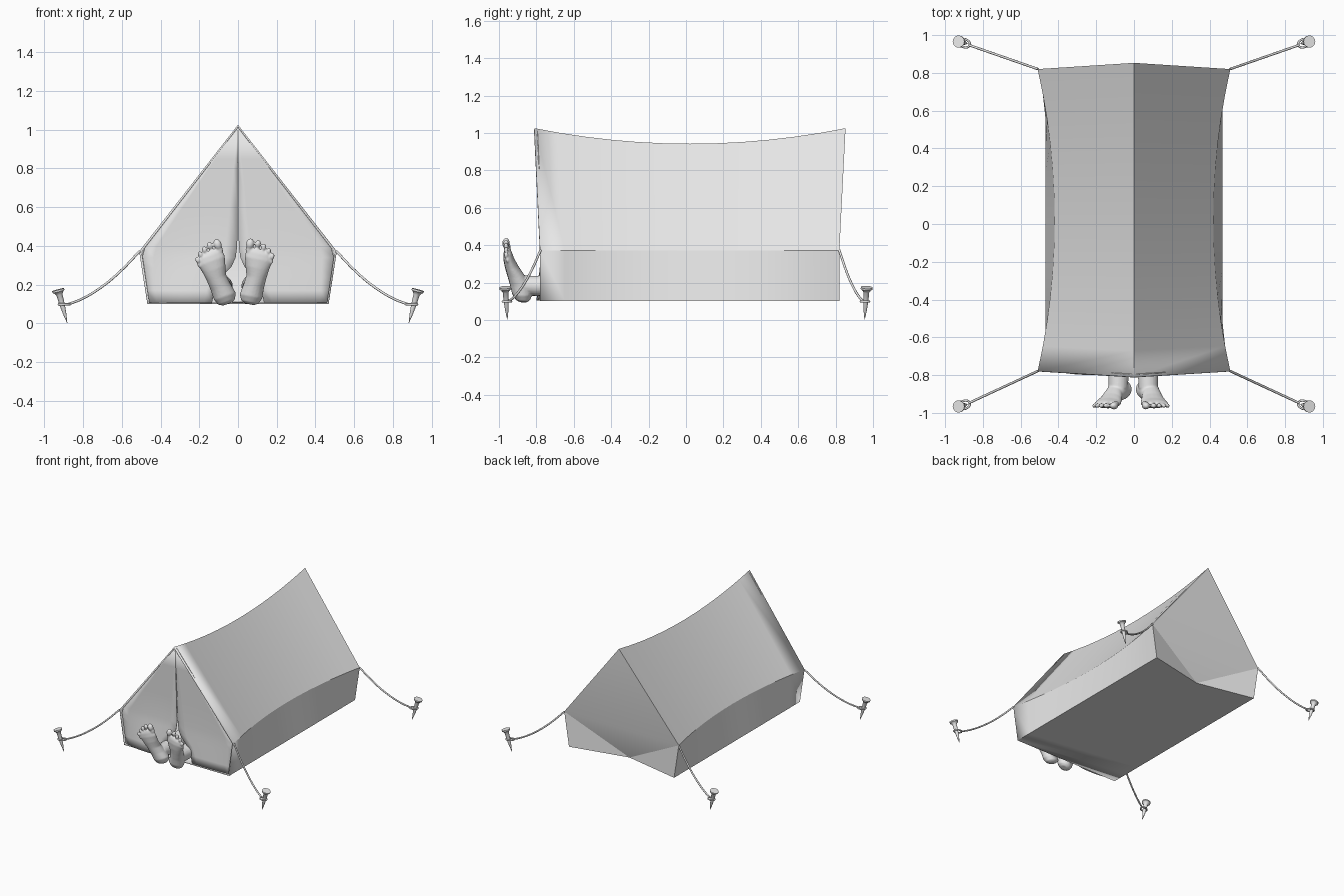
import bpy, bmesh, math
from mathutils import Vector, Matrix

if "Cube" in bpy.data.objects:
    bpy.data.objects.remove(bpy.data.objects["Cube"])

canvas = bpy.data.materials.new("plain_grey")
canvas.diffuse_color = (0.8, 0.8, 0.8, 1)
canvas.use_nodes = True
canvas.node_tree.nodes["Principled BSDF"].inputs["Base Color"].default_value = canvas.diffuse_color


def add_object(name, bm, angle=30):
    me = bpy.data.meshes.new(name)
    bm.to_mesh(me)
    bm.free()
    ob = bpy.data.objects.new(name, me)
    bpy.context.collection.objects.link(ob)
    me.materials.append(canvas)
    bpy.ops.object.select_all(action='DESELECT')
    ob.select_set(True)
    bpy.context.view_layer.objects.active = ob
    bpy.ops.object.shade_smooth_by_angle(angle=math.radians(angle))
    return ob


def loft(bm, rings, cap=True):
    """Join closed rings of points into a skin."""
    vs = [[bm.verts.new(p) for p in r] for r in rings]
    n = len(vs[0])
    for a, b in zip(vs, vs[1:]):
        for i in range(n):
            bm.faces.new((a[i], a[(i + 1) % n], b[(i + 1) % n], b[i]))
    if cap:
        bm.faces.new(vs[0][::-1])
        bm.faces.new(vs[-1])


def tube(name, pts, r, cyclic=False):
    """Round cord that follows smooth points."""
    cu = bpy.data.curves.new(name, 'CURVE')
    cu.dimensions = '3D'
    cu.bevel_depth, cu.bevel_resolution, cu.resolution_u = r, 2, 5
    cu.use_fill_caps = True
    sp = cu.splines.new('BEZIER')
    sp.bezier_points.add(len(pts) - 1)
    for bp, p in zip(sp.bezier_points, pts):
        bp.co = p
        bp.handle_left_type = bp.handle_right_type = 'AUTO'
    sp.use_cyclic_u = cyclic
    ob = bpy.data.objects.new(name, cu)
    bpy.context.collection.objects.link(ob)
    cu.materials.append(canvas)
    bpy.ops.object.select_all(action='DESELECT')
    ob.select_set(True)
    bpy.context.view_layer.objects.active = ob
    bpy.ops.object.convert(target='MESH')


# Tent skin: sagging ridge, pinched eaves, floor and back wall
bm = bmesh.new()
sections = []
STEPS = 12
for i in range(STEPS + 1):
    t = i / STEPS
    sag = 1 - (2 * t - 1) ** 2
    ye, yr = -0.78 + 1.60 * t, -0.81 + 1.663 * t
    xe = 0.51 - 0.09 * sag
    pts = [(-0.468, ye, 0.1), (-xe, ye, 0.372), (0, yr, 1.025 - 0.083 * sag),
           (xe, ye, 0.372), (0.468, ye, 0.1)]
    sections.append([bm.verts.new(p) for p in pts])
for a, b in zip(sections, sections[1:]):
    for j in range(4):
        bm.faces.new((a[j], a[j + 1], b[j + 1], b[j]))
bl, el, top, er, br = sections[-1]
mid = bm.verts.new((0, 0.72, 0.1))
for f in ((el, top, er), (bl, el, mid), (el, er, mid), (er, br, mid)):
    bm.faces.new(f)
bm.faces.new([s[0] for s in sections] + [mid] + [s[4] for s in sections[::-1]])
bmesh.ops.recalc_face_normals(bm, faces=bm.faces)
back = min(bm.faces, key=lambda f: f.normal.z)  # floor must face down
if back.normal.z > -0.9:
    bmesh.ops.reverse_faces(bm, faces=bm.faces)
tent = add_object("tent_skin", bm, 20)
sol = tent.modifiers.new("cloth", 'SOLIDIFY')
sol.thickness, sol.offset = 0.012, -1

# Front door flaps, parted low down around the feet
EDGE = [(1.01, 0), (0.85, 0), (0.8, 0.003), (0.6, 0.003), (0.4, 0.004),
        (0.34, 0.012), (0.29, 0.035), (0.24, 0.085), (0.17, 0.12), (0.105, 0.135)]
for side, name, bulge in ((-1, "left_flap", 0.03), (1, "right_flap", 0.008)):
    bm = bmesh.new()
    rows = []
    for z, inner in EDGE:
        outer = 0.5 * (1.025 - z) / 0.653 if z > 0.372 else 0.46 + 0.04 * (z - 0.1) / 0.272
        base = -0.77 - 0.03 * max(0, (z - 0.372) / 0.653)
        row = []
        for k in range(9):
            u = k / 8
            x = inner + (outer - inner) * u
            low = max(0, (0.4 - z) / 0.3)
            y = base - bulge * low * math.sin(math.pi * min(1, 0.25 + 0.75 * u))
            row.append(bm.verts.new((side * x, y, z)))
        rows.append(row)
    for a, b in zip(rows, rows[1:]):
        for k in range(8):
            q = (a[k], b[k], b[k + 1], a[k + 1])
            bm.faces.new(q if side > 0 else q[::-1])
    flap = add_object(name, bm, 30)
    m = flap.modifiers.new("cloth", 'SOLIDIFY')
    m.thickness, m.offset = 0.006, -1


# Bare feet, soles to the front, with shins running into the tent
def foot(name, side, tilt):
    bm = bmesh.new()
    # half width, depth centre, half depth, sideways shift by height
    slices = [(0.098, 0.025, -0.868, 0.022, 0), (0.11, 0.046, -0.871, 0.04, 0),
              (0.14, 0.059, -0.876, 0.054, 0), (0.19, 0.054, -0.885, 0.056, 0.004),
              (0.24, 0.052, -0.908, 0.046, 0.008), (0.29, 0.062, -0.932, 0.036, 0.004),
              (0.335, 0.073, -0.948, 0.028, 0.002), (0.365, 0.068, -0.953, 0.022, -0.002),
              (0.385, 0.045, -0.955, 0.014, -0.016)]
    ring = [(math.cos(a), math.sin(a)) for a in (math.tau * i / 20 for i in range(20))]
    loft(bm, [[(u + c * w, yc + s * d, z) for c, s in ring] for z, w, yc, d, u in slices])
    # shin
    shin = [(-0.90, 0.035, 0.185), (-0.87, 0.052, 0.187), (-0.80, 0.054, 0.183),
            (-0.70, 0.056, 0.19), (-0.60, 0.06, 0.195)]
    loft(bm, [[(c * r, y, z - s * r) for c, s in ring] for y, r, z in shin])
    # toes: sideways, height, radius
    for u, z, r in ((-0.056, 0.405, 0.021), (-0.016, 0.413, 0.0145), (0.016, 0.402, 0.0135),
                    (0.045, 0.386, 0.0125), (0.068, 0.364, 0.0125)):
        for dz, k, dy in ((0, 1.0, -0.962), (-0.026, 0.85, -0.954)):
            mat = Matrix.Translation((u, dy, z + dz)) @ Matrix.Diagonal((r * k, r * 0.95 * k, r * 1.35, 1))
            bmesh.ops.create_uvsphere(bm, u_segments=16, v_segments=10, radius=1, matrix=mat)
    pivot = Vector((0, 0, 0.135))
    turn = Matrix.Rotation(math.radians(tilt), 4, 'Y')
    for v in bm.verts:
        p = turn @ (v.co - pivot) + pivot
        v.co = (side * (p.x + 0.066), p.y, p.z)
    bmesh.ops.recalc_face_normals(bm, faces=bm.faces)
    ob = add_object(name, bm, 180)
    rm = ob.modifiers.new("blend", 'REMESH')
    rm.mode, rm.voxel_size, rm.use_smooth_shade = 'VOXEL', 0.005, True
    sm = ob.modifiers.new("soften", 'SMOOTH')
    sm.factor, sm.iterations = 0.5, 4


foot("left_foot", -1, 20)
foot("right_foot", 1, 11)

# Guy ropes, loops and nail-shaped pegs at the four corners
PEG = [(0.001, 0), (0.009, 0.05), (0.014, 0.1), (0.016, 0.15), (0.024, 0.163),
       (0.032, 0.168), (0.032, 0.178)]
for sx, xn in ((-1, "left"), (1, "right")):
    for sy, yn in ((-1, "front"), (1, "back")):
        y0, y1 = (-0.778, -0.947) if sy < 0 else (0.82, 0.947)
        path = [(0, 0.372), (0.1, 0.268), (0.2, 0.185), (0.3, 0.125), (0.365, 0.1)]
        tube(f"{yn}_{xn}_rope", [(sx * (0.508 + d), y0 + (y1 - y0) * d / 0.365, z)
                                 for d, z in path], 0.0065)
        centre = Vector((sx * 0.897, y1 + sy * 0.01, 0.098))
        along = Vector((sx * 0.93, sy * 0.37, 0))
        across = Vector((-along.y, along.x, 0))
        tube(f"{yn}_{xn}_loop", [centre + along * 0.029 * math.cos(a) + across * 0.021 * math.sin(a)
                                 for a in (math.tau * i / 8 for i in range(8))], 0.006, True)
        bm = bmesh.new()
        loft(bm, [[(r * math.cos(a), r * math.sin(a), z)
                   for a in (math.tau * i / 14 for i in range(14))] for r, z in PEG])
        tip = Vector((sx * 0.882, sy * 0.955, 0.003))
        head = Vector((sx * 0.93, sy * 0.966, 0.178))
        rot = (head - tip).to_track_quat('Z', 'Y').to_matrix().to_4x4()
        bm.transform(Matrix.Translation(tip) @ rot)
        bmesh.ops.recalc_face_normals(bm, faces=bm.faces)
        add_object(f"{yn}_{xn}_peg", bm, 35)
